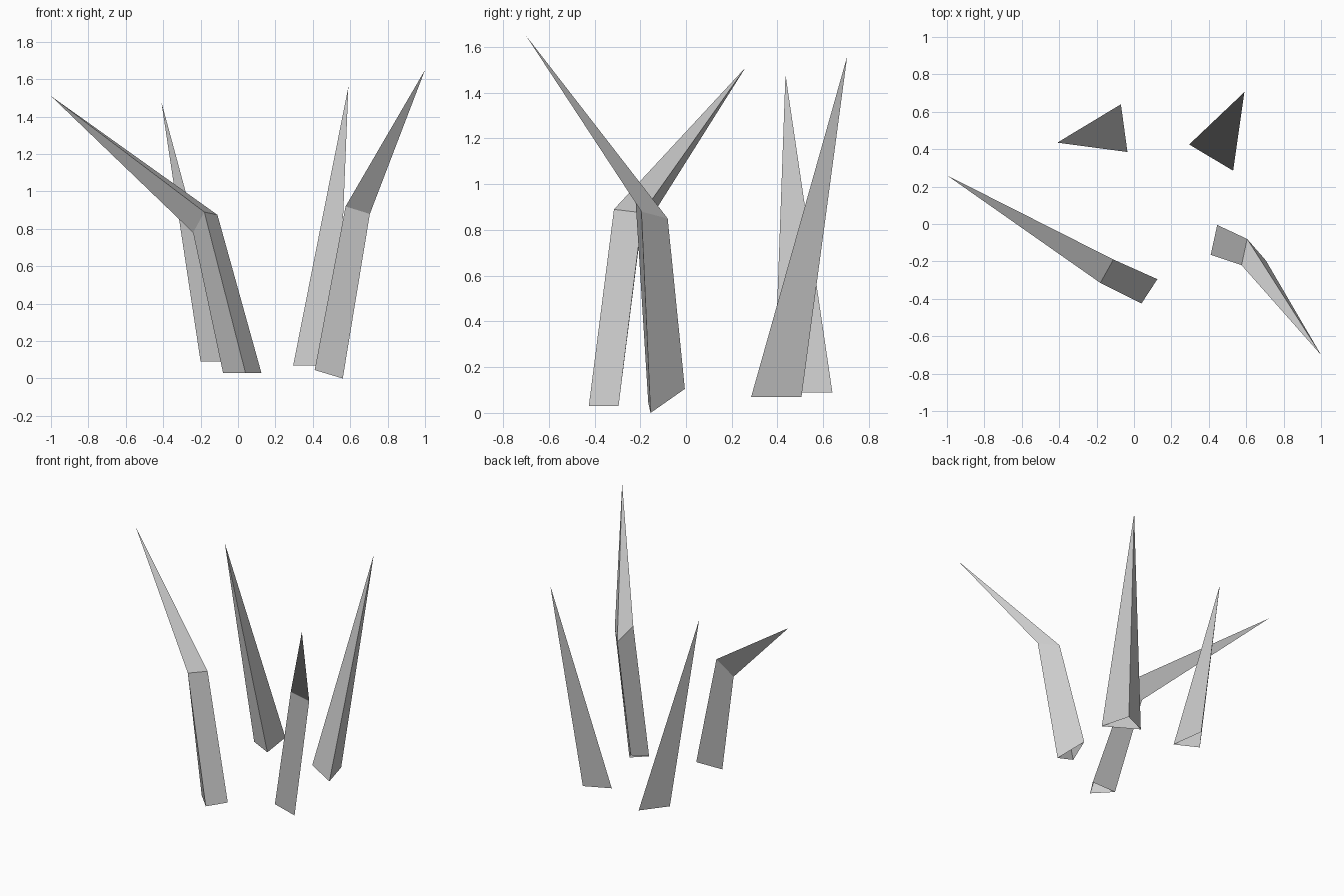
import bpy
import bmesh

cube = bpy.data.objects.get("Cube")
if cube:
    bpy.data.objects.remove(cube, do_unlink=True)

# One flat grey for every blade
grey = bpy.data.materials.new("blade grey")
grey.use_nodes = True
colour = (0.6, 0.6, 0.6, 1)
grey.diffuse_color = colour
grey.node_tree.nodes["Principled BSDF"].inputs["Base Color"].default_value = colour


def blade(name, tip, *rings):
    """Three-sided blade, open at the root: rings from root up, then a pointed tip."""
    bm = bmesh.new()
    loops = [[bm.verts.new(p) for p in ring] for ring in rings]
    point = bm.verts.new(tip)
    for i in range(3):
        j = (i + 1) % 3
        for low, high in zip(loops, loops[1:]):
            bm.faces.new((low[i], low[j], high[j], high[i]))
        bm.faces.new((loops[-1][i], loops[-1][j], point))
    mesh = bpy.data.meshes.new(name)
    bm.to_mesh(mesh)
    bm.free()
    mesh.materials.append(grey)
    obj = bpy.data.objects.new(name, mesh)
    bpy.context.collection.objects.link(obj)
    return obj


# Straight blades at the back (rings run counter-clockwise from above)
blade("back_right_blade", (-0.41, 0.435, 1.48),
      [(-0.035, 0.385, 0.09), (-0.07, 0.64, 0.09), (-0.2, 0.47, 0.09)])
blade("back_left_blade", (0.59, 0.705, 1.56),
      [(0.295, 0.425, 0.07), (0.53, 0.285, 0.07), (0.47, 0.505, 0.07)])

# Bent blades at the front
blade("front_right_blade", (-1, 0.26, 1.51),
      [(0.125, -0.295, 0.03), (-0.08, -0.3, 0.03), (0.04, -0.425, 0.03)],
      [(-0.11, -0.19, 0.875), (-0.24, -0.2, 0.78), (-0.18, -0.315, 0.89)])
blade("front_left_blade", (1, -0.7, 1.65),
      [(0.41, -0.165, 0.045), (0.56, -0.155, 0), (0.445, -0.005, 0.105)],
      [(0.575, -0.22, 0.92), (0.705, -0.195, 0.88), (0.605, -0.08, 0.85)])
